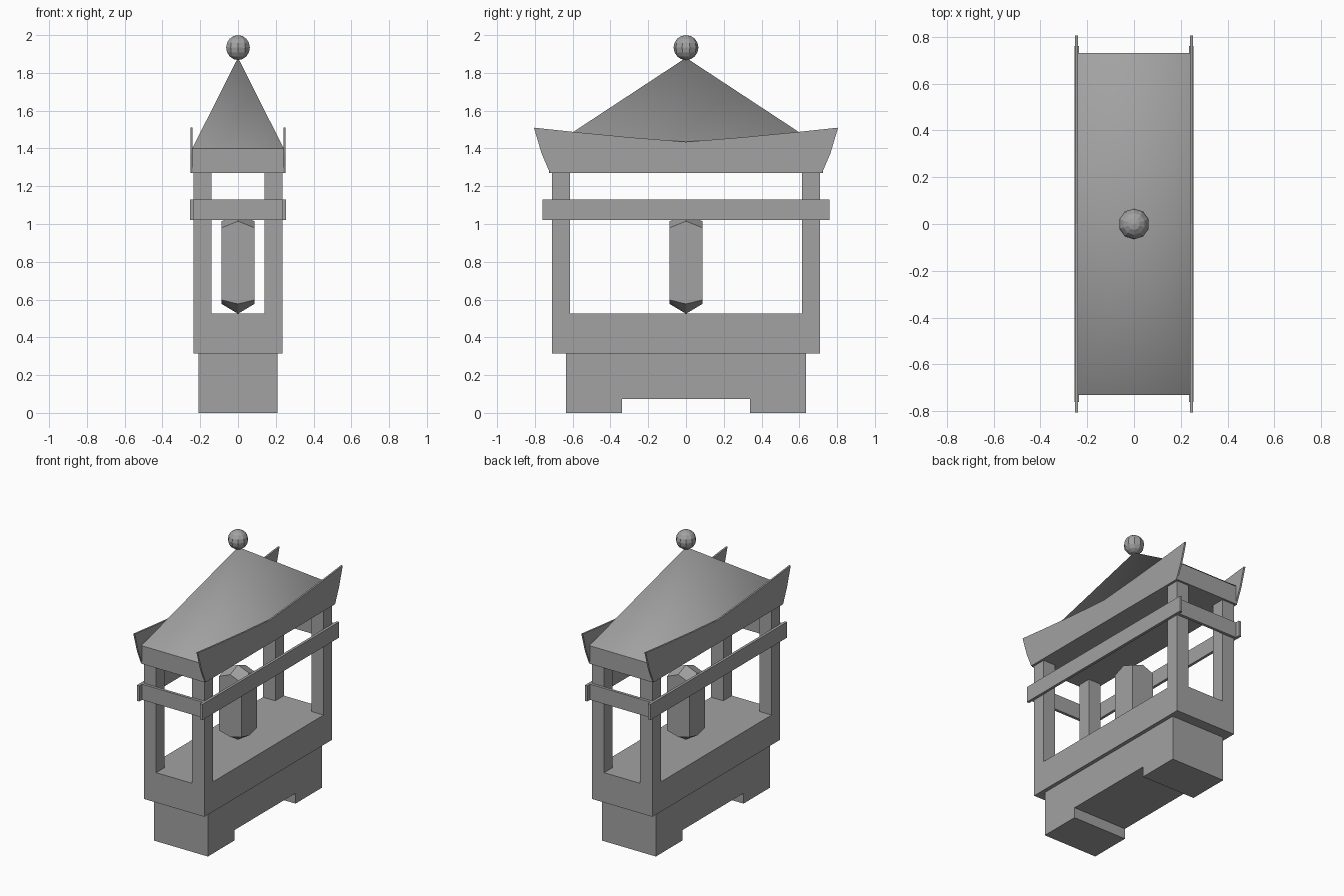
import bpy
import bmesh

cube = bpy.data.objects.get("Cube")
if cube:
    bpy.data.objects.remove(cube, do_unlink=True)

stone = bpy.data.materials.new("grey stone")
stone.use_nodes = True
GREY = (0.36, 0.36, 0.36, 1)
stone.diffuse_color = GREY
stone.node_tree.nodes["Principled BSDF"].inputs["Base Color"].default_value = GREY


def finish(name, bm, smooth=False):
    bmesh.ops.recalc_face_normals(bm, faces=bm.faces)
    for f in bm.faces:
        f.smooth = smooth
    mesh = bpy.data.meshes.new(name)
    bm.to_mesh(mesh)
    bm.free()
    mesh.materials.append(stone)
    obj = bpy.data.objects.new(name, mesh)
    bpy.context.collection.objects.link(obj)
    return obj


def box(name, x, y, z):
    """Box from (min, max) ranges."""
    bm = bmesh.new()
    bmesh.ops.create_cube(bm, size=1)
    for v in bm.verts:
        for i, (lo, hi) in enumerate((x, y, z)):
            v.co[i] = hi if v.co[i] > 0 else lo
    return finish(name, bm)


def side_plate(name, outline, x0, x1):
    """Extrude a (y, z) outline along x."""
    bm = bmesh.new()
    face = bm.faces.new([bm.verts.new((x0, y, z)) for y, z in outline])
    ext = bmesh.ops.extrude_face_region(bm, geom=[face])["geom"]
    for v in ext:
        if isinstance(v, bmesh.types.BMVert):
            v.co.x = x1
    return finish(name, bm)


# Base block with a cut-out between its two feet
half = [(0.635, 0.32), (0.635, 0), (0.34, 0), (0.34, 0.073)]
side_plate("base", half + [(-y, z) for y, z in reversed(half)], -0.21, 0.21)

# Floor block
box("floor_block", (-0.236, 0.236), (-0.71, 0.71), (0.315, 0.525))

# Corner posts
for sx, side in ((1, "left"), (-1, "right")):
    for sy, end in ((1, "back"), (-1, "front")):
        box(f"{end}_{side}_post", sorted((sx * 0.14, sx * 0.236)),
            sorted((sy * 0.615, sy * 0.71)), (0.52, 1.28))

# Rails around the posts
for s, side, end in ((1, "left", "back"), (-1, "right", "front")):
    box(f"{side}_rail", sorted((s * 0.236, s * 0.255)), (-0.76, 0.76), (1.02, 1.13))
    box(f"{end}_rail", (-0.236, 0.236), sorted((s * 0.71, s * 0.73)), (1.02, 1.13))

# Roof: eave slab and smooth pyramid
box("eave_slab", (-0.242, 0.242), (-0.725, 0.725), (1.27, 1.4))
bm = bmesh.new()
corners = [bm.verts.new((x, y, 1.4)) for x, y in
           ((-0.242, -0.73), (0.242, -0.73), (0.242, 0.73), (-0.242, 0.73))]
apex = bm.verts.new((0, 0, 1.88))
for i in range(4):
    bm.faces.new((corners[i], corners[(i + 1) % 4], apex))
finish("roof", bm, smooth=True)

# Upswept side boards
edge = [(0.72, 1.27), (0.765, 1.375), (0.805, 1.51), (0.59, 1.487), (0.3, 1.459)]
board = edge + [(0, 1.435)] + [(-y, z) for y, z in reversed(edge)]
side_plate("left_eave_board", board, 0.24, 0.252)
side_plate("right_eave_board", board, -0.252, -0.24)

# Pointed square pillar in the middle; its ridges meet the face centres
bm = bmesh.new()
R = 0.087
around = [(-1, -1), (0, -1), (1, -1), (1, 0), (1, 1), (0, 1), (-1, 1), (-1, 0)]


def ring(corner_z, mid_z):
    return [bm.verts.new((x * R, y * R, corner_z if x * y else mid_z)) for x, y in around]


low, high = ring(0.598, 0.577), ring(0.98, 1.015)
bottom_tip, top_tip = bm.verts.new((0, 0, 0.525)), bm.verts.new((0, 0, 1.05))
for i in range(8):
    j = (i + 1) % 8
    bm.faces.new((low[i], low[j], high[j], high[i]))
    bm.faces.new((low[j], low[i], bottom_tip))
    bm.faces.new((high[i], high[j], top_tip))
finish("pillar", bm)

# Ball finial
bm = bmesh.new()
bmesh.ops.create_uvsphere(bm, u_segments=10, v_segments=8, radius=0.066)
bmesh.ops.translate(bm, verts=bm.verts, vec=(0, 0, 1.934))
finish("finial", bm)
